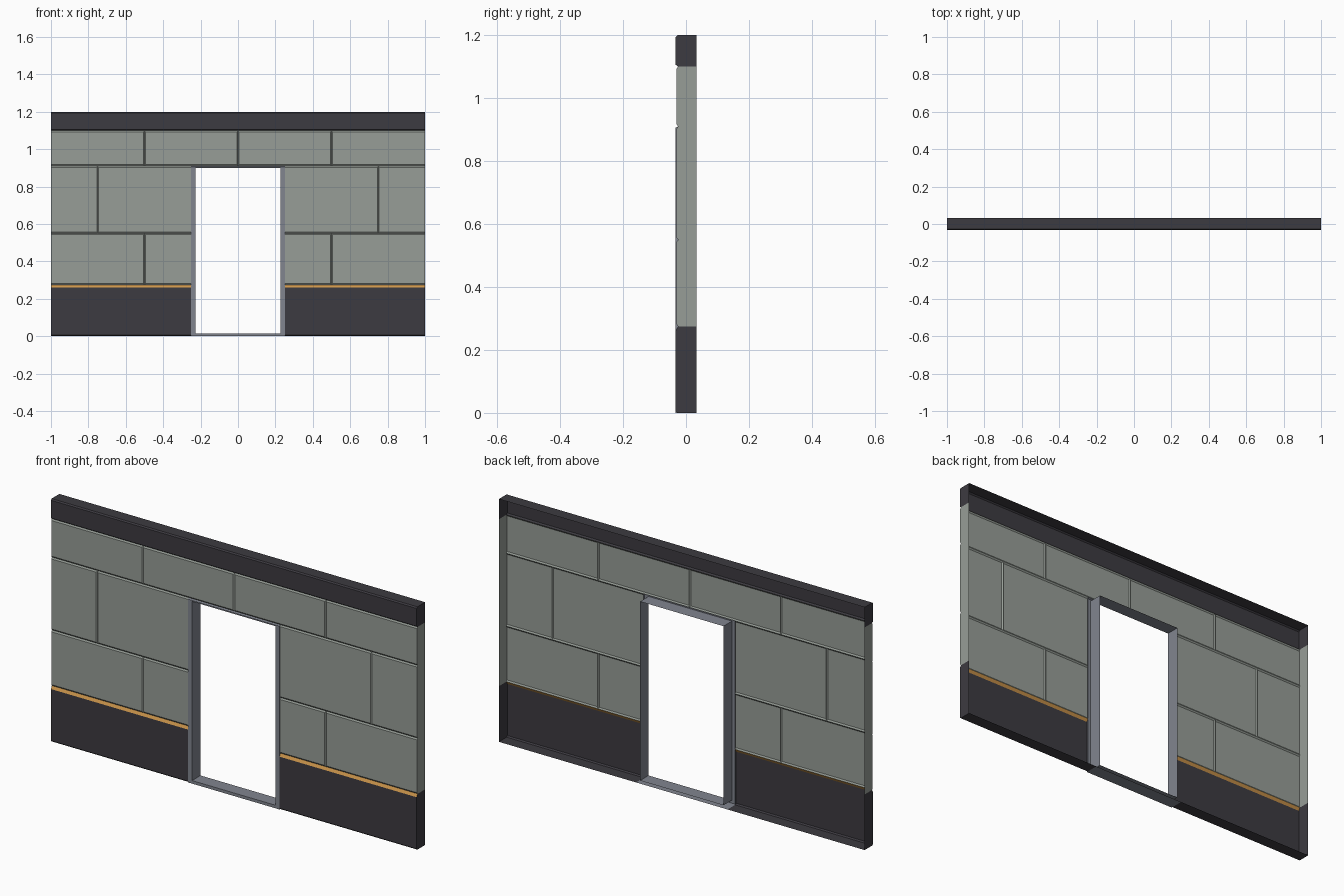
import bpy

if "Cube" in bpy.data.objects:
    bpy.data.objects.remove(bpy.data.objects["Cube"])

BACK, FACE, GROOVE, PROUD = 0.033, -0.03, -0.025, -0.033


def material(name, rgb):
    m = bpy.data.materials.new(name)
    m.diffuse_color = (*rgb, 1)
    m.use_nodes = True
    m.node_tree.nodes["Principled BSDF"].inputs["Base Color"].default_value = m.diffuse_color
    return m


grey_green = material("grey green panel", (0.31, 0.34, 0.31))
charcoal = material("charcoal trim", (0.046, 0.043, 0.052))
steel = material("steel blue frame", (0.22, 0.235, 0.275))
orange = material("orange stripe", (0.6, 0.3, 0.07))


def build(name, faces, mats, rule=None):
    """Make an open shell from a list of faces, each a list of points."""
    verts, polys = [], []
    for f in faces:
        polys.append(range(len(verts), len(verts) + len(f)))
        verts += f
    me = bpy.data.meshes.new(name)
    me.from_pydata(verts, [], [list(p) for p in polys])
    for m in mats:
        me.materials.append(m)
    if rule:
        for p in me.polygons:
            p.material_index = rule(p)
    ob = bpy.data.objects.new(name, me)
    bpy.context.collection.objects.link(ob)
    return ob


def end_cap(profile, x):
    """Side wall closing the shell at the left or right end."""
    pts = [(x, y, z) for y, z in profile]
    return pts if x < 0 else pts[::-1]


def strip(profile, x0, x1):
    """Sweep a (y, z) profile along x, running upward on the front."""
    return [[(x0, *a), (x1, *a), (x1, *b), (x0, *b)]
            for a, b in zip(profile, profile[1:])]


def panel(x0, x1, z0, z1, bz=0.007, bx=0.005):
    """Bevelled wall panel; edges at the wall ends and doorway stay square."""
    def inset(x):
        return 0 if abs(x) in (1, 0.25) else bx
    a, b = x0 + inset(x0), x1 - inset(x1)
    o = [(x0, GROOVE, z0), (x1, GROOVE, z0), (x1, GROOVE, z1), (x0, GROOVE, z1)]
    i = [(a, FACE, z0 + bz), (b, FACE, z0 + bz), (b, FACE, z1 - bz), (a, FACE, z1 - bz)]
    faces = [i, [o[0], o[1], i[1], i[0]], [o[2], o[3], i[3], i[2]]]
    if inset(x1):
        faces.append([o[1], o[2], i[2], i[1]])
    if inset(x0):
        faces.append([o[3], o[0], i[0], i[3]])
    side = [(BACK, z0), (GROOVE, z0), (FACE, z0 + bz),
            (FACE, z1 - bz), (GROOVE, z1), (BACK, z1)]
    for x in (x0, x1):
        if abs(x) == 1:
            faces.append(end_cap(side[::-1], x))
    return faces


# Wall panels: three courses with staggered joints
rows = [(0.275, 0.55, [(-1, -0.5, -0.25), (0.25, 0.5, 1)]),
        (0.55, 0.91, [(-1, -0.75, -0.25), (0.25, 0.75, 1)]),
        (0.91, 1.1, [(-1, -0.5, 0, 0.5, 1)])]
for name, (z0, z1, runs) in zip(("lower", "middle", "upper"), rows):
    faces = []
    for run in runs:
        for x0, x1 in zip(run, run[1:]):
            faces += panel(x0, x1, z0, z1)
    build(name + "_wall_panels", faces, [grey_green])

# Top rail
rail = [(GROOVE, 1.1), (PROUD, 1.106), (PROUD, 1.194), (-0.027, 1.2), (BACK, 1.2)]
faces = strip(rail, -1, 1)
for x in (-1, 1):
    faces.append(end_cap((rail + [(BACK, 1.1)])[::-1], x))
build("top_rail", faces, [charcoal])

# Skirting on both sides of the door, with an orange sloped top edge
skirt = [(BACK, 0), (-0.027, 0), (PROUD, 0.006), (PROUD, 0.261), (GROOVE, 0.275)]
for name, x0, x1 in (("left", -1, -0.25), ("right", 0.25, 1)):
    faces = strip(skirt, x0, x1)
    faces.append(end_cap((skirt + [(BACK, 0.275)])[::-1], x0 if x0 == -1 else x1))
    build(name + "_skirting", faces, [charcoal, orange],
          lambda p: int(p.center.z > 0.262 and abs(p.normal.x) < 0.5))


# Door frame: rectangular rings bridged from the back of the jamb to the wall face
def ring(x, z0, z1, y):
    return [(-x, y, z0), (x, y, z0), (x, y, z1), (-x, y, z1)]


rings = [ring(0.25, 0, 0.91, GROOVE), ring(0.25, 0, 0.906, PROUD),
         ring(0.228, 0.015, 0.9, PROUD), ring(0.228, 0.015, 0.9, BACK)]
faces = [[a[k], a[(k + 1) % 4], b[(k + 1) % 4], b[k]]
         for a, b in zip(rings, rings[1:]) for k in range(4)]
# Underside of the threshold
faces.append([(-0.25, BACK, 0), (0.25, BACK, 0), (0.25, GROOVE, 0), (-0.25, GROOVE, 0)])
build("door_frame", faces, [steel])
